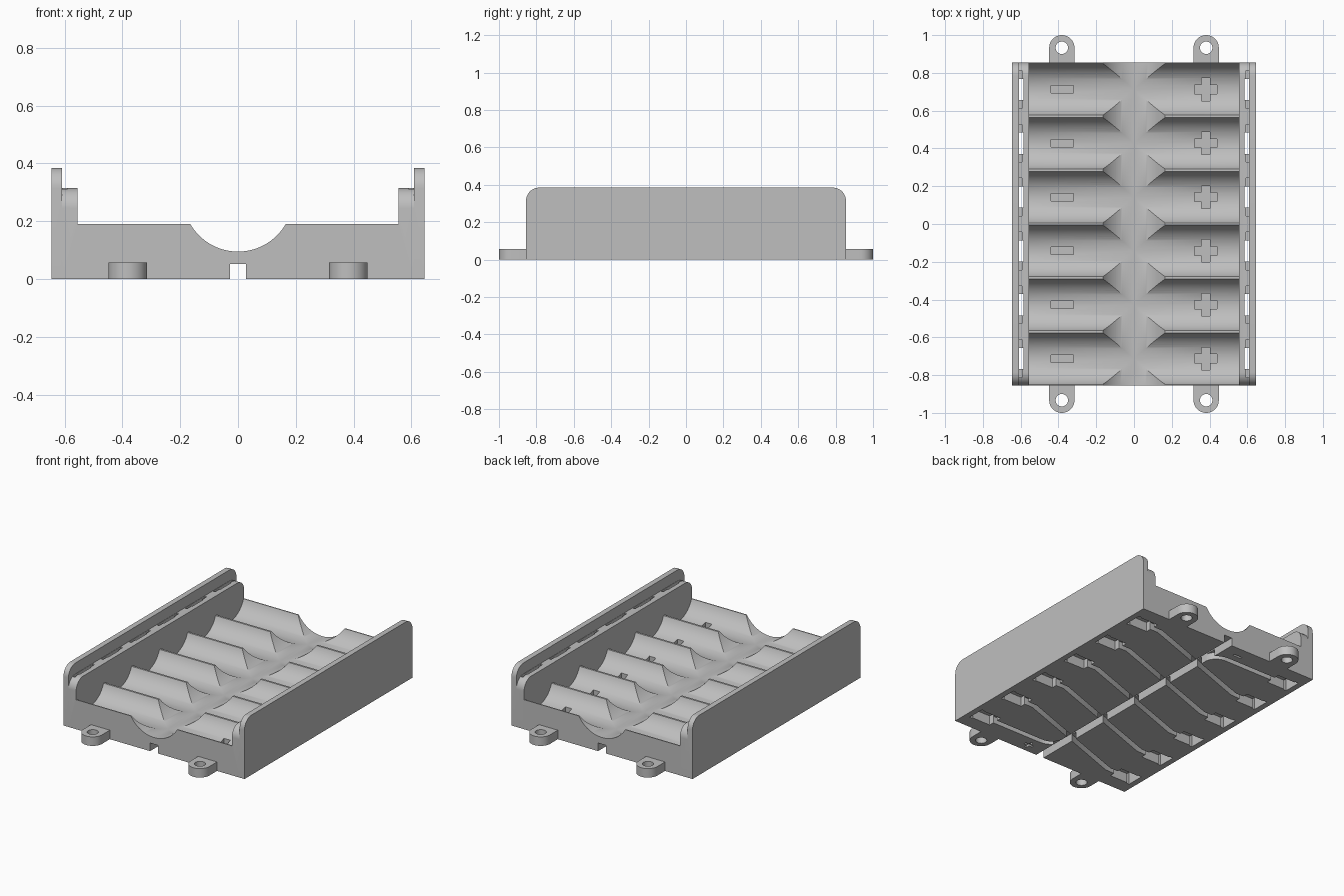
import bpy, bmesh, math
from mathutils import Vector

cube = bpy.data.objects.get("Cube")
if cube:
    bpy.data.objects.remove(cube, do_unlink=True)

# Main sizes
HX, HY = 0.645, 0.855
INNER, LEDGE = 0.555, 0.61
RIDGE_Z, LEDGE_Z, WALL_Z = 0.19, 0.315, 0.385
CELL_R, CELL_Z, PITCH = 0.145, 0.24, 0.285
CELLS = [(i - 2.5) * PITCH for i in range(6)]
SIDES = (-1, 1)

grey = bpy.data.materials.new("light grey plastic")
grey.use_nodes = True
GREY = (0.52, 0.52, 0.52, 1)
grey.diffuse_color = GREY
grey.node_tree.nodes["Principled BSDF"].inputs["Base Color"].default_value = GREY


def prism(bm, pts, axis, lo, hi):
    """Extrude a 2D outline along one axis."""
    def place(p, t):
        return {"x": (t, p[0], p[1]), "y": (p[0], t, p[1]), "z": (p[0], p[1], t)}[axis]
    a = [bm.verts.new(place(p, lo)) for p in pts]
    b = [bm.verts.new(place(p, hi)) for p in pts]
    bm.faces.new(a[::-1])
    bm.faces.new(b)
    for i in range(len(pts)):
        j = (i + 1) % len(pts)
        bm.faces.new((a[i], a[j], b[j], b[i]))


def box(bm, x0, x1, y0, y1, z0, z1):
    prism(bm, [(x0, y0), (x1, y0), (x1, y1), (x0, y1)], "z", z0, z1)


def arc(cx, cy, r, start, end, n):
    angles = [math.radians(start + (end - start) * i / n) for i in range(n + 1)]
    return [(cx + r * math.cos(a), cy + r * math.sin(a)) for a in angles]


def circle(cx, cy, r, n):
    return arc(cx, cy, r, 0, 360, n)[:-1]


def strip(bm, path, width, z0, z1):
    """Channel of constant width that follows a path in plan."""
    left, right = [], []
    for i, p in enumerate(path):
        d = Vector(path[min(i + 1, len(path) - 1)]) - Vector(path[max(i - 1, 0)])
        d.normalize()
        n = Vector((-d.y, d.x)) * width / 2
        left.append(tuple(Vector(p) + n))
        right.append(tuple(Vector(p) - n))
    prism(bm, left + right[::-1], "z", z0, z1)


def make(name, bm):
    bmesh.ops.recalc_face_normals(bm, faces=bm.faces)
    mesh = bpy.data.meshes.new(name)
    bm.to_mesh(mesh)
    bm.free()
    obj = bpy.data.objects.new(name, mesh)
    bpy.context.collection.objects.link(obj)
    mesh.materials.append(grey)
    return obj


def combine(target, bm, operation):
    tool = make("helper_solid", bm)
    tool.hide_render = True
    mod = target.modifiers.new("solid", "BOOLEAN")
    mod.object, mod.operation, mod.solver = tool, operation, "EXACT"
    bpy.context.view_layer.objects.active = target
    bpy.ops.object.modifier_apply(modifier=mod.name)
    bpy.data.objects.remove(tool, do_unlink=True)


# Tray with six scalloped troughs
half = math.degrees(math.acos((CELL_Z - RIDGE_Z) / CELL_R))
outline = [(HY, RIDGE_Z), (HY, 0), (-HY, 0), (-HY, RIDGE_Z)]
for y in CELLS:
    outline += arc(y, CELL_Z, CELL_R, 270 - half, 270 + half, 28)
bm = bmesh.new()
prism(bm, outline, "x", -INNER, INNER)
body = make("battery_tray", bm)


# End walls: low inner ledge and tall outer wall, both with rounded corners
def wall_profile(top, r=0.07):
    return ([(-HY, 0), (HY, 0)] + arc(HY - r, top - r, r, 0, 90, 10)
            + arc(-HY + r, top - r, r, 90, 180, 10))


for x0, x1, top in ((INNER, LEDGE, LEDGE_Z), (LEDGE, HX, WALL_Z)):
    bm = bmesh.new()
    for s in SIDES:
        prism(bm, wall_profile(top), "x", s * x0, s * x1)
    combine(body, bm, "UNION")

# Finger groove across the cells, and wire channel underneath
bm = bmesh.new()
prism(bm, circle(0, 0.286, 0.191, 96), "y", -1, 1)
box(bm, -0.028, 0.028, -1, 1, -0.1, 0.052)
combine(body, bm, "DIFFERENCE")

# Contact openings: bottom recess, through slit, wider plate pocket
for x0, x1, w, z0, z1 in ((0.46, 0.608, 0.05, -0.1, 0.06),
                          (0.586, 0.608, 0.056, -0.1, 0.36),
                          (0.592, 0.608, 0.1, 0.15, 0.36)):
    bm = bmesh.new()
    for y in CELLS:
        for s in SIDES:
            a, b = sorted((s * x0, s * x1))
            box(bm, a, b, y - w, y + w, z0, z1)
    combine(body, bm, "DIFFERENCE")

# Diagonal wire channels joining neighbouring cells
bm = bmesh.new()
for lower, upper in zip(CELLS, CELLS[1:]):
    strip(bm, [(0.48, upper), (0.4, upper), (-0.4, lower), (-0.48, lower)],
          0.034, -0.1, 0.046)
combine(body, bm, "DIFFERENCE")

# Curved lead-out channels from the two end cells
bm = bmesh.new()
for s in SIDES:
    y = CELLS[-1]
    bend = arc(-0.11, y - 0.1, 0.1, 90, 0, 8)
    strip(bm, [(s * px, s * py) for px, py in [(-0.48, y)] + bend],
          0.034, -0.1, 0.044)
combine(body, bm, "DIFFERENCE")

# Engraved polarity marks in the troughs and on the underside
bm = bmesh.new()
for y in CELLS:
    box(bm, -0.44, -0.32, y - 0.02, y + 0.02, 0.078, 0.135)
    box(bm, 0.32, 0.44, y - 0.023, y + 0.023, 0.078, 0.135)
box(bm, -0.165, -0.105, 0.773, 0.787, -0.1, 0.015)
box(bm, 0.105, 0.165, -0.803, -0.787, -0.1, 0.015)
combine(body, bm, "DIFFERENCE")
bm = bmesh.new()
for y in CELLS:
    box(bm, 0.357, 0.403, y - 0.06, y + 0.06, 0.078, 0.135)
box(bm, 0.127, 0.143, -0.825, -0.765, -0.1, 0.015)
combine(body, bm, "DIFFERENCE")

# Four mounting ears with screw holes
ears, holes = bmesh.new(), bmesh.new()
for sx in SIDES:
    for sy in SIDES:
        cx, cy, r = sx * 0.382, 0.933, 0.067
        pts = [(cx + r, HY), *arc(cx, cy, r, 0, 180, 24), (cx - r, HY)]
        prism(ears, [(px, sy * py) for px, py in pts], "z", 0, 0.058)
        prism(holes, circle(cx, sy * cy, 0.033, 32), "z", -0.1, 0.1)
combine(body, ears, "UNION")
combine(body, holes, "DIFFERENCE")

# Smooth curved surfaces, keep crisp edges
body.select_set(True)
bpy.context.view_layer.objects.active = body
bpy.ops.object.shade_smooth_by_angle(angle=math.radians(30))
